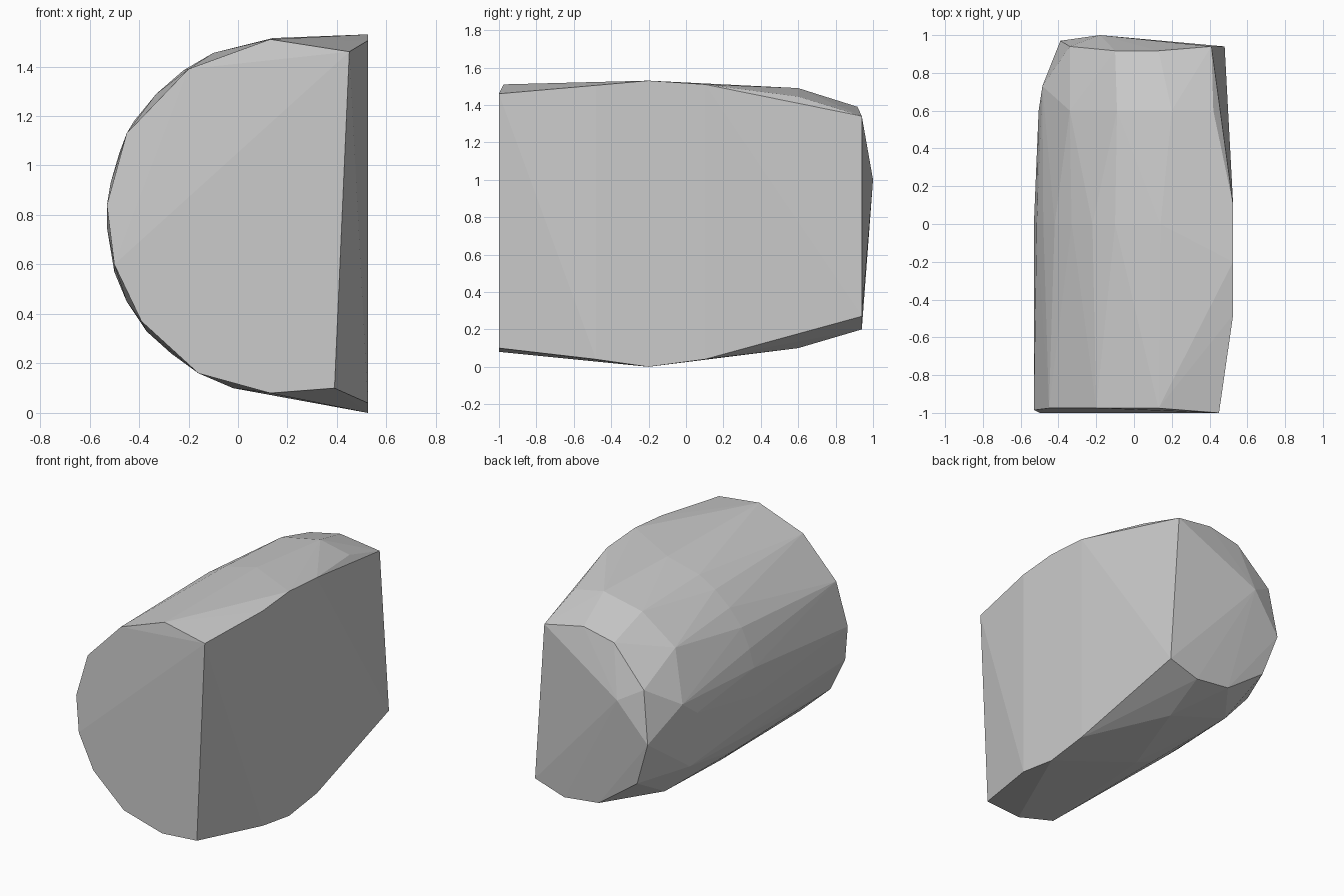
import bpy
import bmesh

# Remove the default object
default_cube = bpy.data.objects.get("Cube")
if default_cube:
    bpy.data.objects.remove(default_cube, do_unlink=True)


def make_material(name, level):
    material = bpy.data.materials.new(name)
    material.use_nodes = True
    colour = (level, level, level, 1)
    material.diffuse_color = colour
    material.node_tree.nodes["Principled BSDF"].inputs["Base Color"].default_value = colour
    return material


def section(depth, outline):
    """Place an (x, z) outline across the body; depth is a number or a rule."""
    rule = depth if callable(depth) else (lambda x, z: depth)
    return [(x, rule(x, z), z) for x, z in outline]


def hull_object(name, points, material):
    """Wrap a faceted convex skin around the given points."""
    bm = bmesh.new()
    for point in points:
        bm.verts.new(point)
    result = bmesh.ops.convex_hull(bm, input=bm.verts[:])
    spare = {item for item in result["geom_interior"] + result["geom_unused"]
             if isinstance(item, bmesh.types.BMVert)}
    bmesh.ops.delete(bm, geom=list(spare), context="VERTS")
    bmesh.ops.recalc_face_normals(bm, faces=bm.faces[:])
    mesh = bpy.data.meshes.new(name)
    bm.to_mesh(mesh)
    bm.free()
    mesh.materials.append(material)
    body = bpy.data.objects.new(name, mesh)
    bpy.context.collection.objects.link(body)
    return body


# Front end: a D outline, leaning back a little along its upper curve
def front_depth(x, z):
    return -0.975 if x < 0.2 and z > 1 else -0.985 if x < -0.5 else -1


front_end = section(front_depth, [
    (.45, 1.46), (.13, 1.51), (-.2, 1.39), (-.45, 1.13), (-.53, .84),
    (-.5, .6), (-.39, .37), (-.16, .16), (.13, .08), (.39, .1)])

# Flat side: its widest part, as a straight panel
flat_side = [(.525, y, z) for y, low, high in
             ((-.48, .04, 1.505), (-.2, 0, 1.53), (.1, .04, 1.51))
             for z in (low, high)]

# Middle: the fullest curve
middle = section(0, [
    (.14, 1.515), (-.1, 1.455), (-.22, 1.385), (-.33, 1.29), (-.42, 1.18),
    (-.48, 1.05), (-.515, .93), (-.53, .75), (-.5, .57), (-.45, .45),
    (-.37, .33), (-.27, .24), (-.16, .16), (-.02, .1)])

# Shoulder: the curve starts to taper towards the back
shoulder = section(.6, [
    (.42, 1.445), (.2, 1.49), (-.09, 1.43), (-.34, 1.25),
    (-.505, .85), (-.45, .47), (-.26, .25), (.2, .1)])
shoulder.append((-.485, .73, .95))

# Back end: a smaller D outline with a shallow peak
back_end = section(.94, [
    (.41, 1.34), (-.34, 1.09), (-.29, .44), (0, .23), (.26, .2), (.48, .27)])
back_end += section(.917, [(.13, 1.39), (-.1, 1.34)])
back_end += [(-.39, .97, .74), (-.18, 1, 1)]

stone = make_material("plain grey", 0.6)
hull_object("faceted_stone",
            front_end + flat_side + middle + shoulder + back_end, stone)
